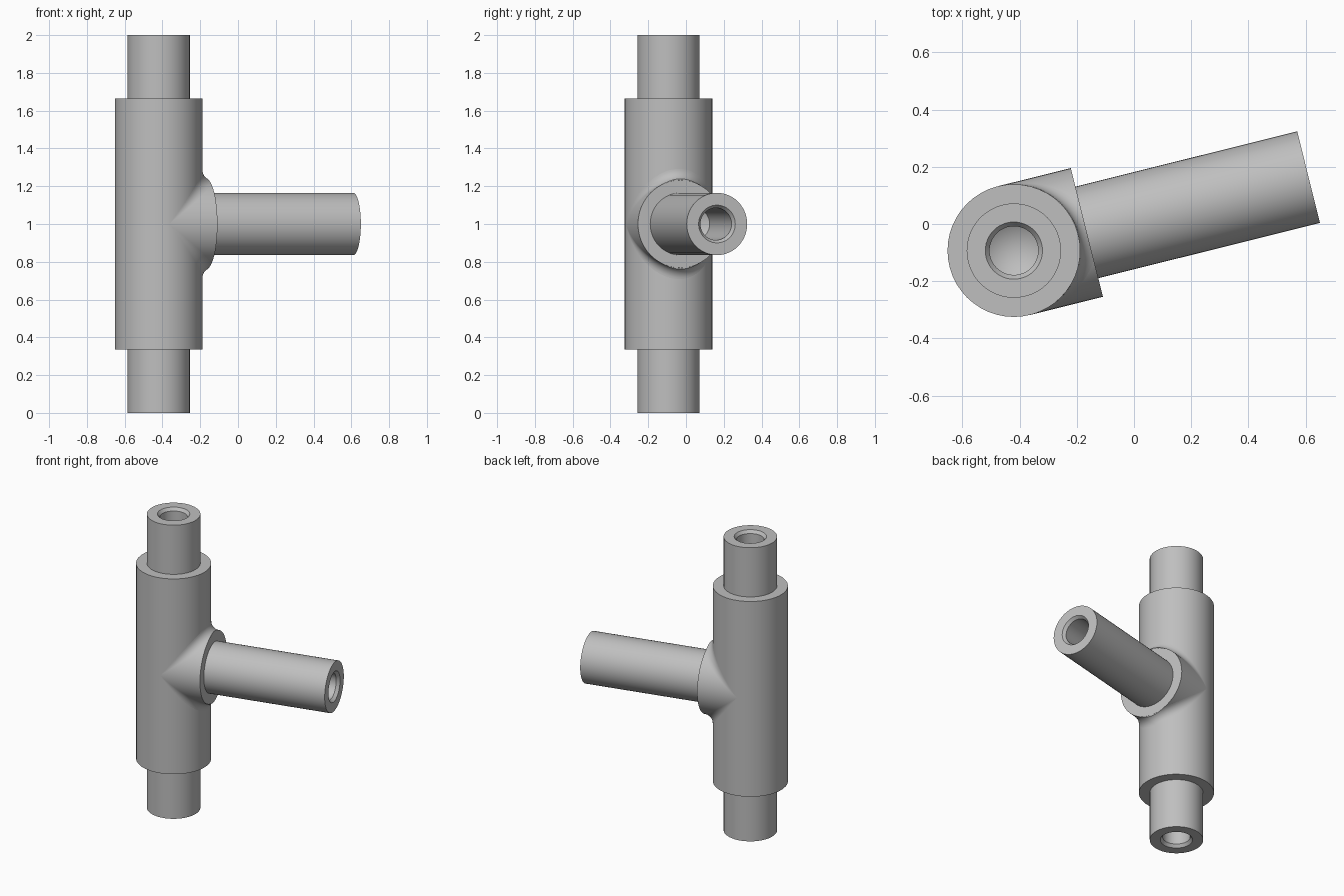
import bpy, bmesh
from math import sin, cos, asin, acos, pi, radians
from mathutils import Matrix, Vector

cube = bpy.data.objects.get("Cube")
if cube:
    bpy.data.objects.remove(cube, do_unlink=True)

BODY_R, PIPE_R = 0.232, 0.165
MOUTH_R, BORE_R = 0.10, 0.085
CHAMFER, BORE_DEPTH, BORE_TIP = 0.02, 0.5, 0.55
COLLAR_END, BRANCH_END = 0.263, 1.062
FILLET = 0.06
SEGMENTS = 48

metal = bpy.data.materials.new("grey metal")
metal.use_nodes = True
grey = (0.52, 0.52, 0.52, 1)
metal.diffuse_color = grey
metal.node_tree.nodes["Principled BSDF"].inputs["Base Color"].default_value = grey


def finish(name, bm, matrix):
    """Turn a bmesh into a smooth object with sharp edges kept."""
    mesh = bpy.data.meshes.new(name)
    bm.to_mesh(mesh)
    bm.free()
    mesh.materials.append(metal)
    obj = bpy.data.objects.new(name, mesh)
    bpy.context.collection.objects.link(obj)
    obj.matrix_world = matrix
    bpy.ops.object.select_all(action='DESELECT')
    obj.select_set(True)
    bpy.context.view_layer.objects.active = obj
    bpy.ops.object.shade_smooth_by_angle(angle=radians(30))
    return obj


def lathe(name, profile, matrix):
    """Spin a (radius, height) profile around z."""
    bm = bmesh.new()
    verts = [bm.verts.new((r, 0, z)) for r, z in profile]
    edges = [bm.edges.new(pair) for pair in zip(verts, verts[1:])]
    bmesh.ops.spin(bm, geom=verts + edges, cent=(0, 0, 0), axis=(0, 0, 1),
                   angle=2 * pi, steps=SEGMENTS, use_merge=False)
    bmesh.ops.remove_doubles(bm, verts=bm.verts, dist=0.0002)
    bmesh.ops.recalc_face_normals(bm, faces=bm.faces)
    return finish(name, bm, matrix)


def socket(end, way):
    """Blind drilled hole from its tip out to the pipe rim; way is +1 at an upper end."""
    return [(0, end - way * BORE_TIP), (BORE_R, end - way * BORE_DEPTH),
            (BORE_R, end - way * CHAMFER), (MOUTH_R, end), (PIPE_R, end)]


centre = Matrix.Translation((-0.42, -0.093, 1))
turn = centre @ Matrix.Rotation(radians(14), 4, 'Z')

# Upright pipe with its thick sleeve
half = 0.665
lathe("upright_body",
      socket(-1, -1) + [(PIPE_R, -half), (BODY_R, -half), (BODY_R, half), (PIPE_R, half)]
      + socket(1, 1)[::-1], centre)

# Side branch with its collar
lathe("side_branch",
      [(0, 0), (BODY_R, 0), (BODY_R, COLLAR_END), (PIPE_R, COLLAR_END)]
      + socket(BRANCH_END, 1)[::-1], turn @ Matrix.Rotation(pi / 2, 4, 'Y'))


def fillet_row(theta, side, steps=8):
    """Rolling-ball arc between body and collar, stopped at the collar end."""
    c, s = cos(theta), sin(theta)
    reach = BODY_R + FILLET
    ball = Vector((reach * c, reach * s, reach * c))
    on_body, on_collar = Vector((c, s, 0)), Vector((0, s, c))
    phi = acos(s * s)
    over = max(0, (reach * c - COLLAR_END) * sin(phi) / (FILLET * c))
    last = 1 - asin(min(1, over)) / phi
    row = []
    for i in range(steps + 1):
        t = last * i / steps
        aim = (on_body * sin((1 - t) * phi) + on_collar * sin(t * phi)) / sin(phi)
        row.append(ball - aim * FILLET)
    # rim strip down to the collar
    row.append(Vector((row[-1].x, BODY_R * s, BODY_R * c)))
    return [Vector((p.x, p.y, p.z * side)) for p in row]


# Blended crotches above and below the collar
for name, side in (("upper_fillet", 1), ("lower_fillet", -1)):
    bm = bmesh.new()
    count = 40
    rows = [[bm.verts.new(p) for p in fillet_row(radians(-87 + 174 * k / count), side)]
            for k in range(count + 1)]
    for a, b in zip(rows, rows[1:]):
        for i in range(len(a) - 1):
            quad = (a[i], a[i + 1], b[i + 1], b[i])
            bm.faces.new(quad if side < 0 else quad[::-1])
    bmesh.ops.remove_doubles(bm, verts=bm.verts, dist=0.00005)
    # face the strip outwards, away from the body
    bm.normal_update()
    if sum((f.normal.z * side + f.normal.x) * f.calc_area() for f in bm.faces) < 0:
        bmesh.ops.reverse_faces(bm, faces=bm.faces)
    finish(name, bm, turn)
